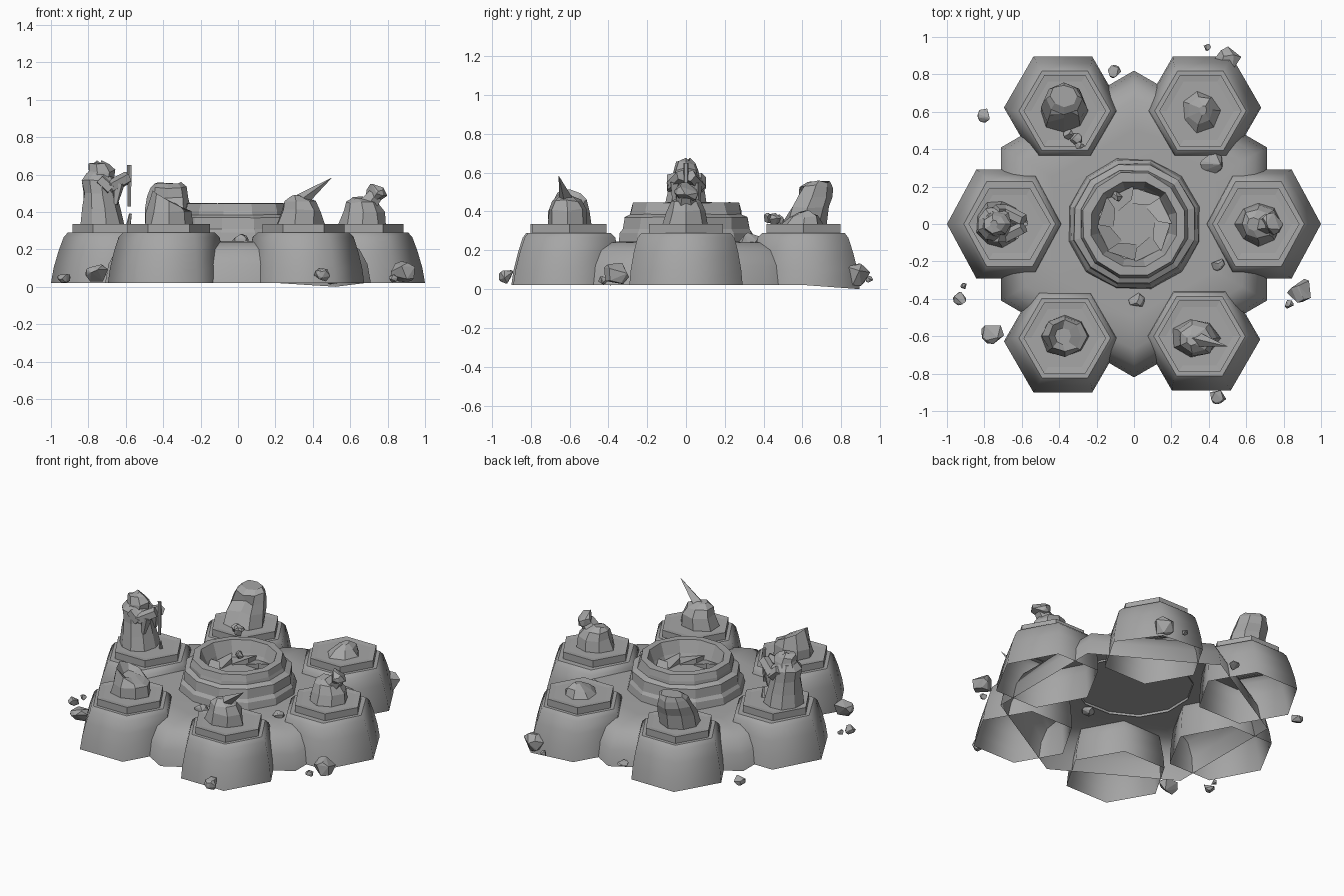
import bpy, bmesh, math, random
from mathutils import Vector

random.seed(7)
Z = 0.335  # plinth top
STONE = bpy.data.materials.new("dark_stone")
STONE.diffuse_color = (0.38, 0.38, 0.38, 1)


def link(name, me):
    me.materials.append(STONE)
    ob = bpy.data.objects.new(name, me)
    bpy.context.collection.objects.link(ob)
    return ob


def make(name, verts, faces, smooth_walls=0):
    me = bpy.data.meshes.new(name)
    me.from_pydata(verts, [], faces)
    for i, p in enumerate(me.polygons):
        p.use_smooth = i < smooth_walls
    return link(name, me)


def loft(name, rings, n=6, jitter=0.0, rot=0.0, smooth=0, cap=True):
    """Stack of n-sided rings (cx, cy, z, rx, ry), open underneath. smooth: 1 walls, 2 walls and cap."""
    vs, fs = [], []
    for cx, cy, z, rx, ry in rings:
        for i in range(n):
            a = rot + 2 * math.pi * i / n
            k = 1 + random.uniform(-jitter, jitter)
            vs.append((cx + rx * k * math.cos(a), cy + ry * k * math.sin(a),
                       z + random.uniform(-jitter, jitter) * 0.1 * (z > Z + 0.01)))
    for r in range(len(rings) - 1):
        for i in range(n):
            j = (i + 1) % n
            fs.append((r * n + i, r * n + j, (r + 1) * n + j, (r + 1) * n + i))
    walls = len(fs)
    if cap:
        fs.append(tuple(range((len(rings) - 1) * n, len(rings) * n)))
    return make(name, vs, fs, (0, walls, walls + 1)[smooth])


def rock(name, x, y, z, r, sz=(1, 1, 1), pts=16):
    """Faceted stone: convex hull of random points on an ellipsoid."""
    bm = bmesh.new()
    for _ in range(pts):
        d = Vector([random.gauss(0, 1) for _ in range(3)]).normalized() * r
        bm.verts.new((x + d.x * sz[0], y + d.y * sz[1], z + d.z * sz[2]))
    bmesh.ops.convex_hull(bm, input=bm.verts)
    me = bpy.data.meshes.new(name)
    bm.to_mesh(me)
    bm.free()
    return link(name, me)


def limb(name, a, b, r0, r1, n=5):
    """Tapered bar from a to b."""
    a, b = Vector(a), Vector(b)
    q = (b - a).to_track_quat('Z', 'Y')
    vs = []
    for p, r in ((a, r0), (b, r1)):
        for i in range(n):
            t = 2 * math.pi * i / n
            vs.append(p + q @ Vector((r * math.cos(t), r * math.sin(t), 0)))
    fs = [(i, (i + 1) % n, n + (i + 1) % n, n + i) for i in range(n)]
    fs += [tuple(range(n))[::-1], tuple(range(n, 2 * n))]
    return make(name, vs, fs)


def round_rings(x, y, prof):
    return [(x, y, z, r, r) for r, z in prof]


# Central platform: open hexagonal mound with corners between the outer mounds
loft("central_platform", round_rings(0, 0, [(0.82, 0.02), (0.80, 0.12), (0.75, 0.20), (0.67, 0.24), (0.5, 0.245)]),
     6, rot=math.pi / 6, smooth=2)

# Six outer mounds, flaring outward at the foot, with hexagonal plinths
SPOTS = [(0.665, 0), (0.355, 0.605), (-0.37, 0.605), (-0.665, 0), (-0.37, -0.61), (0.35, -0.6)]
for k, (x, y) in enumerate(SPOTS):
    d = Vector((x, y)).normalized()
    w = 1.07 if y == 0 else 1.0  # the two side mounds are broader
    prof = [(0.315, 0.02, 0.02), (0.307, 0.10, 0.014), (0.29, 0.19, 0.005), (0.27, 0.265, -0.003), (0.245, 0.29, 0)]
    m = loft(f"mound_{k}", [(x + d.x * o, y + d.y * o, z, r, r * w) for r, z, o in prof], 6, smooth=1)
    if k == 1:  # this mound sinks slightly at its outer edge
        m.data.vertices[1].co.z = 0.0
    loft(f"plinth_{k}", round_rings(x, y, [(0.22, 0.285), (0.22, Z), (0.18, Z - 0.004)]), 6)

# Stepped stone basin in the middle
loft("basin_ring", round_rings(0, 0, [(0.36, 0.23), (0.352, 0.29), (0.335, 0.31), (0.33, 0.37), (0.295, 0.385),
                                    (0.292, 0.405), (0.28, 0.445), (0.235, 0.447),
                                    (0.205, 0.37), (0.19, 0.335)]), 12, jitter=0.015, rot=0.26)
# Tilted slabs swirling on the basin floor
for k in range(8):
    a = k * math.pi / 4
    P = [(0.205, a, 0.37), (0.195, a + 0.8, 0.345), (0.11, a + 0.95, 0.34), (0.13, a + 0.1, 0.375)]
    top = [(r * math.cos(t), r * math.sin(t), z) for r, t, z in P]
    low = [(px, py, 0.335) for px, py, _ in top]
    make(f"basin_slab_{k}", top + low, [(0, 1, 2, 3)] + [(i, i + 4, (i + 1) % 4 + 4, (i + 1) % 4) for i in range(4)])

# Left: robed statue facing the centre, holding a broken staff
loft("robed_body", [(-0.725, 0, Z, 0.12, 0.13), (-0.73, 0, 0.42, 0.105, 0.112), (-0.74, 0, 0.50, 0.09, 0.10),
                    (-0.745, 0, 0.57, 0.092, 0.09), (-0.745, 0, 0.605, 0.065, 0.065)], 9, 0.06)
loft("hood", [(-0.745, 0, 0.575, 0.08, 0.075), (-0.735, 0, 0.62, 0.075, 0.065), (-0.745, 0, 0.65, 0.055, 0.05),
              (-0.75, 0, 0.668, 0.02, 0.02)], 7, 0.1)
for s in (-1, 1):
    limb(f"upper_arm_{s}", (-0.74, s * 0.07, 0.575), (-0.68, s * 0.07, 0.52), 0.034, 0.034)
    limb(f"forearm_{s}", (-0.69, s * 0.07, 0.53), (-0.59, s * 0.02, 0.585), 0.036, 0.034)
    limb(f"sleeve_{s}", (-0.64, s * 0.05, 0.55), (-0.655, s * 0.06, 0.44), 0.035, 0.012)
limb("staff", (-0.58, 0.0, 0.43), (-0.58, 0, 0.65), 0.01, 0.013)
limb("staff_stub", (-0.585, 0.02, 0.33), (-0.575, 0, 0.39), 0.013, 0.008)

# Back left: broken statue leaning outward with a hollow front, fragments on the plinth
robe = loft("broken_robe", [(-0.375, 0.605, Z, 0.13, 0.12), (-0.375, 0.625, 0.42, 0.12, 0.11),
                            (-0.375, 0.65, 0.48, 0.11, 0.10), (-0.375, 0.67, 0.53, 0.10, 0.085),
                            (-0.375, 0.685, 0.553, 0.075, 0.06)], 8, 0.08)
for i in (14, 22):
    robe.data.vertices[i].co.y += 0.06
for x, y, z, r in [(-0.31, 0.455, 0.36, 0.035), (-0.35, 0.48, 0.355, 0.03), (-0.29, 0.42, 0.365, 0.028)]:
    rock("head_fragment", x, y, z, r)

# Front left: snapped stump with a jagged peak toward the outside
stump = loft("snapped_stump", [(-0.37, -0.6, Z, 0.13, 0.115), (-0.37, -0.6, 0.40, 0.118, 0.105),
                               (-0.37, -0.6, 0.46, 0.09, 0.085), (-0.38, -0.6, 0.45, 0.045, 0.045)], 8, 0.07)
for i in range(16, 24):
    stump.data.vertices[i].co.z += 0.05 * math.cos((i - 16 - 4) * math.pi / 4)

# Front right: low block with a leaning spike
loft("spike_block", [(0.33, -0.61, Z, 0.125, 0.11), (0.335, -0.61, 0.41, 0.108, 0.098),
                     (0.33, -0.615, 0.455, 0.085, 0.075), (0.31, -0.62, 0.485, 0.03, 0.03)], 7, 0.08)
limb("leaning_spike", (0.31, -0.61, 0.44), (0.50, -0.655, 0.582), 0.045, 0.001, 4)

# Right: broken torso with a leaning lump
loft("broken_torso", [(0.665, 0, Z, 0.12, 0.12), (0.67, 0, 0.40, 0.11, 0.105), (0.66, 0, 0.45, 0.085, 0.08),
                      (0.64, 0, 0.475, 0.035, 0.035)], 8, 0.08)
limb("torso_neck", (0.68, 0, 0.42), (0.735, 0, 0.49), 0.06, 0.045, 6)
rock("leaning_head", 0.735, 0.0, 0.495, 0.062, pts=20)

# Back right: only low rubble is left
loft("rubble_base", [(0.36, 0.605, 0.328, 0.105, 0.11), (0.36, 0.61, 0.365, 0.07, 0.075),
                     (0.37, 0.61, 0.40, 0.02, 0.025)], 7, 0.15)

# Fallen stones around the base and on the platform
for k, (x, y, z, r) in enumerate([
        (-0.80, 0.58, 0.05, 0.04), (-0.105, 0.815, 0.06, 0.036), (0.39, 0.945, 0.05, 0.022),
        (0.505, 0.875, 0.075, 0.075), (0.42, 0.32, 0.25, 0.065), (0.015, -0.41, 0.245, 0.045),
        (0.45, -0.215, 0.25, 0.037), (0.89, -0.36, 0.08, 0.073), (0.83, -0.43, 0.045, 0.026),
        (-0.93, -0.40, 0.05, 0.038), (-0.91, -0.335, 0.05, 0.022), (-0.755, -0.58, 0.075, 0.065),
        (0.45, -0.92, 0.065, 0.047), (-0.09, 0.15, 0.37, 0.03)]):
    rock(f"fallen_stone_{k}", x, y, z, r, (1, 1, 0.85))
